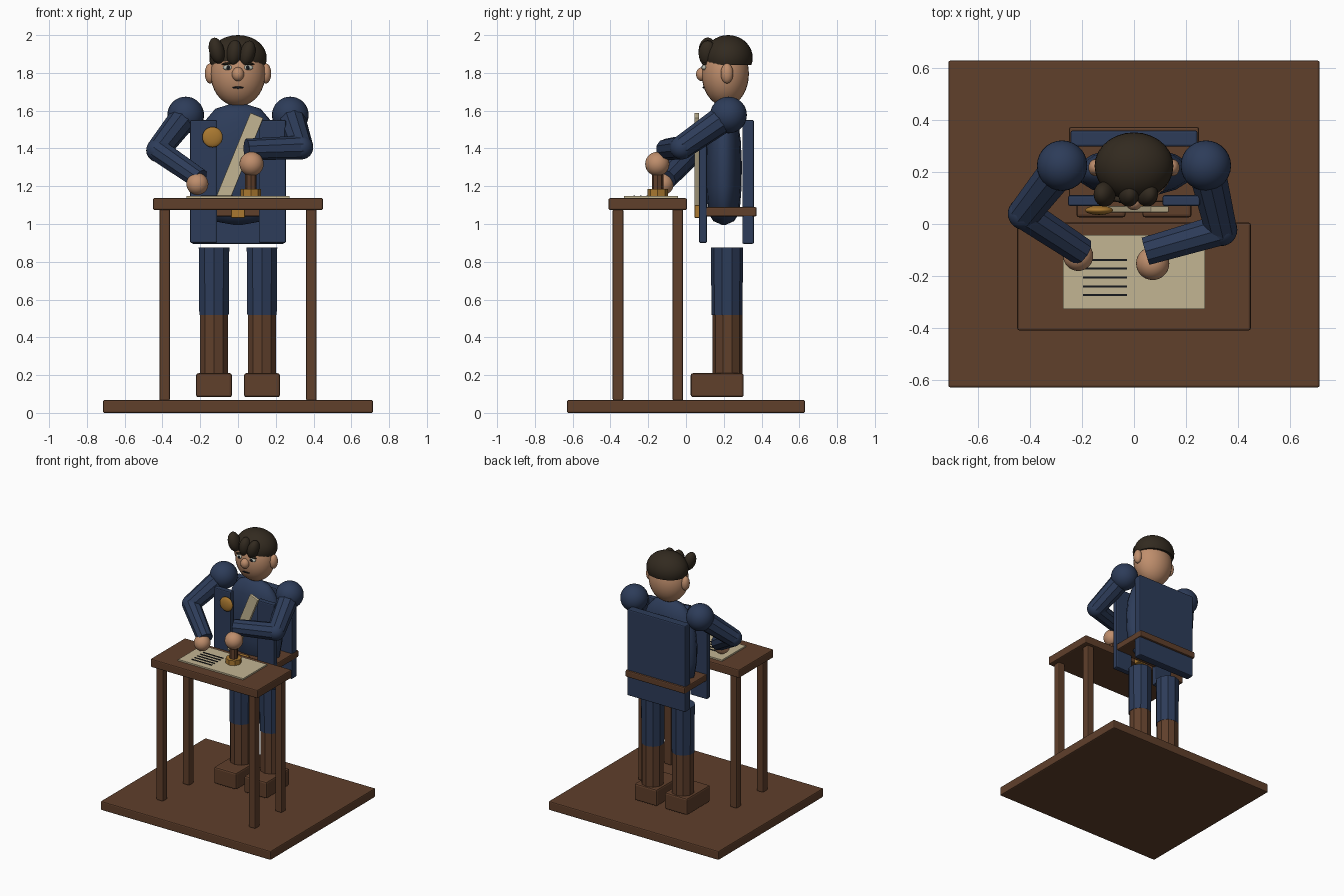
import bpy, bmesh, math
from mathutils import Vector, Matrix

if "Cube" in bpy.data.objects:
    bpy.data.objects.remove(bpy.data.objects["Cube"])


def material(name, rgb):
    m = bpy.data.materials.new(name)
    m.use_nodes = True
    m.diffuse_color = (*rgb, 1)
    m.node_tree.nodes["Principled BSDF"].inputs["Base Color"].default_value = (*rgb, 1)
    return m


WOOD = material("brown wood", (0.115, 0.05, 0.024))
BLUE = material("navy cloth", (0.026, 0.045, 0.1))
SKIN = material("skin", (0.52, 0.27, 0.15))
HAIR = material("dark hair", (0.032, 0.023, 0.014))
PAPER = material("paper", (0.54, 0.46, 0.29))
GOLD = material("brass", (0.4, 0.19, 0.03))
INK = material("ink", (0.008, 0.009, 0.012))
WHITE = material("eye white", (0.5, 0.52, 0.45))


def finish(bm, name, mat, smooth=False):
    mesh = bpy.data.meshes.new(name)
    bmesh.ops.recalc_face_normals(bm, faces=bm.faces)
    for f in bm.faces:
        f.smooth = smooth
    bm.to_mesh(mesh)
    bm.free()
    mesh.materials.append(mat)
    ob = bpy.data.objects.new(name, mesh)
    bpy.context.collection.objects.link(ob)
    return ob


def box(name, x, y, z, mat, bevel=0.008):
    """Box from (min, max) pairs, with softened edges."""
    lo, hi = Vector((x[0], y[0], z[0])), Vector((x[1], y[1], z[1]))
    bm = bmesh.new()
    m = Matrix.Translation((lo + hi) / 2) @ Matrix.Diagonal((*(hi - lo), 1))
    bmesh.ops.create_cube(bm, size=1, matrix=m)
    ob = finish(bm, name, mat)
    if bevel:
        b = ob.modifiers.new("soft edges", "BEVEL")
        b.width, b.segments = bevel, 2
    return ob


def ball(name, centre, radii, mat, tilt=0, cut=None):
    """Ellipsoid, tilted about y, optionally cut flat below a height."""
    bm = bmesh.new()
    m = Matrix.Translation(centre) @ Matrix.Rotation(tilt, 4, "Y") @ Matrix.Diagonal((*radii, 1))
    bmesh.ops.create_uvsphere(bm, u_segments=28, v_segments=18, radius=1, matrix=m)
    if cut is not None:
        geom = bm.verts[:] + bm.edges[:] + bm.faces[:]
        bmesh.ops.bisect_plane(bm, geom=geom, plane_co=(0, 0, cut),
                               plane_no=(0, 0, 1), clear_inner=True)
        bmesh.ops.holes_fill(bm, edges=[e for e in bm.edges if e.is_boundary])
    ob = finish(bm, name, mat, True)
    if cut is not None:
        ob.data.set_sharp_from_angle(angle=math.radians(50))
    return ob


def rod(name, a, b, r1, r2, mat, sides=10):
    """Faceted tapered cylinder between two points."""
    a, b = Vector(a), Vector(b)
    d = b - a
    m = Matrix.Translation((a + b) / 2) @ d.to_track_quat("Z", "Y").to_matrix().to_4x4()
    bm = bmesh.new()
    bmesh.ops.create_cone(bm, cap_ends=True, segments=sides, radius1=r1, radius2=r2,
                          depth=d.length, matrix=m)
    return finish(bm, name, mat)


# Floor and table
box("floor_base", (-0.715, 0.715), (-0.63, 0.63), (0, 0.068), WOOD)
box("table_top", (-0.45, 0.45), (-0.41, 0.005), (1.074, 1.137), WOOD)
for side, x in (("right", -0.388), ("left", 0.388)):
    for end, y in (("front", -0.36), ("back", -0.043)):
        box(f"table_leg_{end}_{side}", (x - 0.028, x + 0.028), (y - 0.028, y + 0.028),
            (0.065, 1.08), WOOD)

# Document with written lines
box("document", (-0.273, 0.273), (-0.328, -0.042), (1.136, 1.148), PAPER, 0)
for i in range(5):
    y = -0.138 - i * 0.034
    box(f"written_line_{i + 1}", (-0.196, -0.027), (y - 0.004, y + 0.004), (1.147, 1.152), INK, 0)

# Hand stamp
rod("stamp_base", (0.068, -0.15, 1.146), (0.068, -0.15, 1.185), 0.055, 0.055, GOLD, 8)
rod("stamp_handle", (0.068, -0.15, 1.18), (0.068, -0.15, 1.31), 0.03, 0.03, WOOD, 8)

# Legs and boots
for side, s in (("right", -1), ("left", 1)):
    x = s * 0.127
    rod(f"trouser_{side}", (x, 0.217, 0.518), (x, 0.217, 0.875), 0.082, 0.085, BLUE)
    rod(f"boot_shaft_{side}", (x, 0.219, 0.2), (x, 0.219, 0.518), 0.079, 0.079, WOOD)
    box(f"boot_foot_{side}", (x - 0.095, x + 0.095), (0.025, 0.305), (0.083, 0.21), WOOD, 0.012)

# Torso: turned profile, flattened front to back
PROFILE = [(0.02, 0.995), (0.13, 1.015), (0.2, 1.06), (0.225, 1.2), (0.228, 1.32),
           (0.215, 1.44), (0.18, 1.54), (0.12, 1.61), (0.04, 1.635)]
bm = bmesh.new()
SIDES = 16
rings = [[bm.verts.new((r * math.cos(math.tau * i / SIDES),
                        0.2 + 0.42 * r * math.sin(math.tau * i / SIDES), z))
          for i in range(SIDES)] for r, z in PROFILE]
for low, high in zip(rings, rings[1:]):
    for i in range(SIDES):
        j = (i + 1) % SIDES
        bm.faces.new((low[i], low[j], high[j], high[i]))
bm.faces.new(rings[0][::-1])
bm.faces.new(rings[-1])
finish(bm, "torso", BLUE, True)

# Coat panels and belt
box("coat_back", (-0.245, 0.245), (0.298, 0.36), (0.895, 1.55), BLUE)
for side, a, b in (("right", -0.254, -0.11), ("left", 0.11, 0.254)):
    box(f"coat_front_{side}", (a, b), (0.069, 0.111), (0.9, 1.55), BLUE)
box("belt", (-0.25, 0.25), (0.085, 0.374), (1.04, 1.09), WOOD)
box("belt_buckle", (-0.036, 0.036), (0.045, 0.09), (1.032, 1.1), GOLD, 0.005)

# Sash and badge
top, low = Vector((0.1, 0.057, 1.575)), Vector((-0.09, 0.057, 1.11))
d = top - low
sash = box("sash", (-0.037, 0.037), (-0.012, 0.012), (-d.length / 2, d.length / 2), PAPER, 0.004)
sash.location = (top + low) / 2
sash.rotation_euler = (0, math.atan2(d.x, d.z), 0)
# Keep the box centred on its own origin
ball("badge", (-0.135, 0.053, 1.46), (0.054, 0.018, 0.054), GOLD)

# Arms
ARMS = {
    "right": ((-0.277, 0.225, 1.577), (-0.423, 0.04, 1.39), (-0.203, -0.105, 1.238),
              (-0.215, -0.123, 1.212), 0.058),
    "left": ((0.277, 0.225, 1.577), (0.335, -0.022, 1.405), (0.045, -0.105, 1.395),
             (0.072, -0.152, 1.318), 0.064),
}
for side, (shoulder, elbow, wrist, hand, r) in ARMS.items():
    ball(f"shoulder_{side}", shoulder, (0.097,) * 3, BLUE)
    rod(f"upper_arm_{side}", shoulder, elbow, 0.075, 0.064, BLUE)
    ball(f"elbow_{side}", elbow, (0.063,) * 3, BLUE)
    rod(f"forearm_{side}", elbow, wrist, 0.063, 0.057, BLUE)
    ball(f"hand_{side}", hand, (r,) * 3, SKIN)

# Head and face
ball("head", (0, 0.208, 1.795), (0.145, 0.125, 0.172), SKIN)
ball("nose", (0, 0.085, 1.793), (0.032, 0.032, 0.037), SKIN)
ball("mouth", (0, 0.096, 1.722), (0.03, 0.008, 0.006), INK)
for side, s in (("right", -1), ("left", 1)):
    ball(f"ear_{side}", (s * 0.147, 0.217, 1.797), (0.029, 0.033, 0.053), SKIN)
    ball(f"eye_{side}", (s * 0.054, 0.097, 1.828), (0.026, 0.013, 0.014), WHITE)
    ball(f"pupil_{side}", (s * 0.052, 0.087, 1.828), (0.01, 0.006, 0.011), INK)
    ball(f"eyebrow_{side}", (s * 0.054, 0.098, 1.85), (0.033, 0.012, 0.007), HAIR, s * 0.12)

# Hair cap and fringe locks
ball("hair_cap", (0, 0.223, 1.88), (0.152, 0.13, 0.12), HAIR, cut=1.842)
for name, x, z, tilt in (("outer", -0.113, 1.918, -0.25), ("middle", -0.02, 1.905, 0.1),
                         ("inner", 0.05, 1.902, 0.25)):
    ball(f"hair_lock_{name}", (x, 0.115, z), (0.04, 0.048, 0.07), HAIR, tilt)
